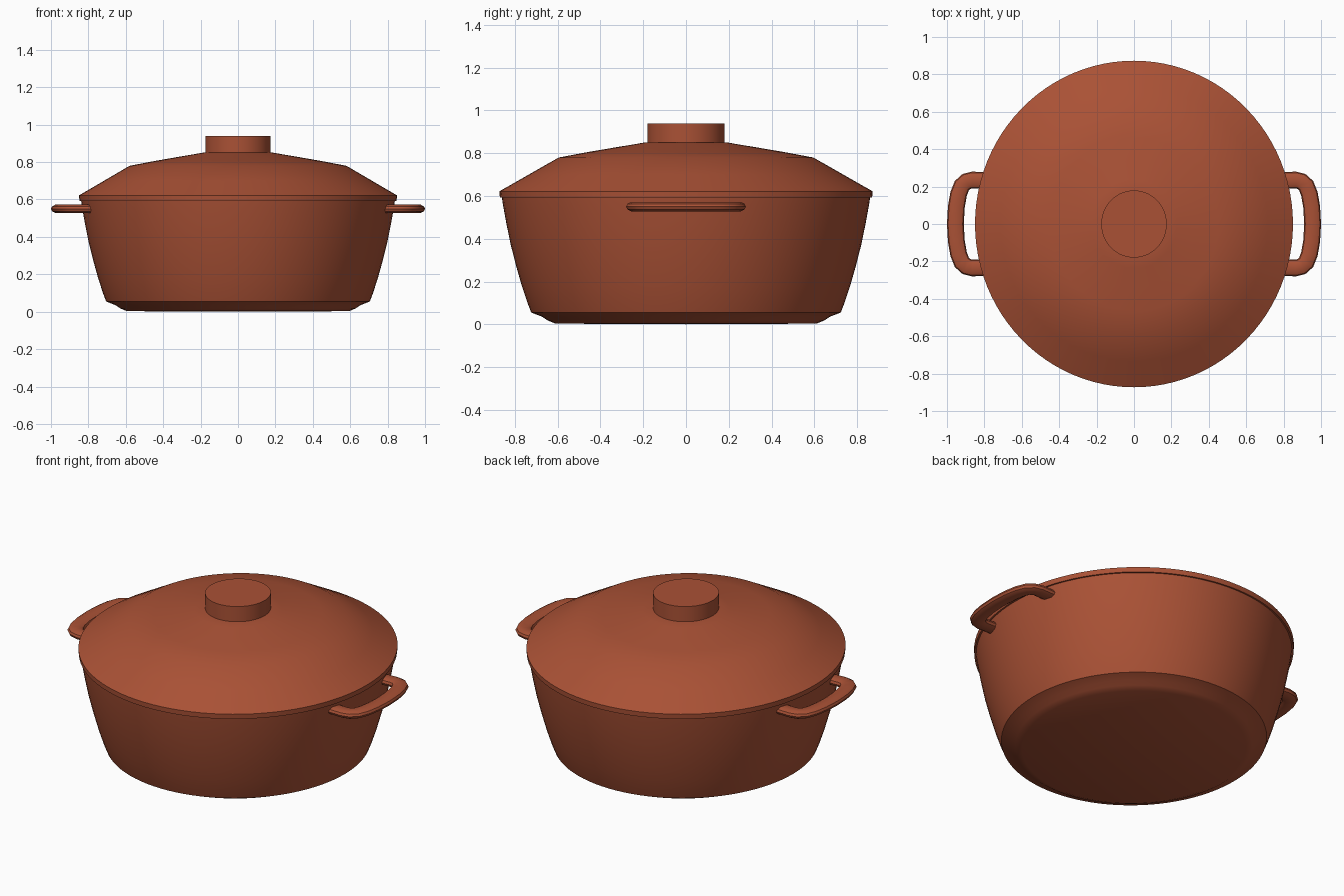
import bpy, bmesh, math
from mathutils import Vector

cube = bpy.data.objects.get("Cube")
if cube:
    bpy.data.objects.remove(cube, do_unlink=True)

SEGMENTS = 96
Y_STRETCH = 1.027   # the pot is very slightly oval

# Single terracotta enamel colour
COLOUR = (0.40, 0.083, 0.036, 1.0)
enamel = bpy.data.materials.new("terracotta_enamel")
enamel.use_nodes = True
enamel.diffuse_color = COLOUR
bsdf = enamel.node_tree.nodes["Principled BSDF"]
bsdf.inputs["Base Color"].default_value = COLOUR
bsdf.inputs["Roughness"].default_value = 0.5


def finish(name, bm):
    """Turn a bmesh into a smooth shaded object that keeps sharp edges."""
    bmesh.ops.recalc_face_normals(bm, faces=bm.faces)
    mesh = bpy.data.meshes.new(name)
    bm.to_mesh(mesh)
    bm.free()
    mesh.materials.append(enamel)
    obj = bpy.data.objects.new(name, mesh)
    bpy.context.collection.objects.link(obj)
    bpy.ops.object.select_all(action='DESELECT')
    obj.select_set(True)
    bpy.context.view_layer.objects.active = obj
    bpy.ops.object.shade_smooth_by_angle(angle=math.radians(30))
    return obj


def lathe(name, profile):
    """Spin an (r, z) profile that starts and ends on the axis."""
    bm = bmesh.new()
    verts = [bm.verts.new((r, 0, z)) for r, z in profile]
    edges = [bm.edges.new(pair) for pair in zip(verts, verts[1:])]
    bmesh.ops.spin(bm, geom=verts + edges, cent=(0, 0, 0), axis=(0, 0, 1),
                   angle=math.tau, steps=SEGMENTS, use_duplicate=False)
    bmesh.ops.remove_doubles(bm, verts=bm.verts, dist=1e-4)
    bmesh.ops.scale(bm, vec=(1, Y_STRETCH, 1), verts=bm.verts)
    return finish(name, bm)


def handle(name, side):
    """Sweep a flattened oval section along a bracket-shaped path."""
    half = [(0.78, 0.232), (0.865, 0.235), (0.895, 0.228), (0.920, 0.206),
            (0.938, 0.160), (0.950, 0.090), (0.955, 0.0)]
    path = [Vector((x, -y, 0.55)) for x, y in half]
    path += [Vector((x, y, 0.55)) for x, y in reversed(half[:-1])]
    section = [(0.045, 0.0), (0.039, 0.013), (0.022, 0.022), (-0.022, 0.022),
               (-0.039, 0.013), (-0.045, 0.0), (-0.039, -0.013),
               (-0.022, -0.022), (0.022, -0.022), (0.039, -0.013)]
    bm = bmesh.new()
    rings = []
    for i, p in enumerate(path):
        t = (path[min(i + 1, len(path) - 1)] - path[max(i - 1, 0)]).normalized()
        out = Vector((t.y, -t.x, 0))
        rings.append([bm.verts.new(p + out * w + Vector((0, 0, h)))
                      for w, h in section])
    n = len(section)
    for a, b in zip(rings, rings[1:]):
        for k in range(n):
            bm.faces.new((a[k], a[(k + 1) % n], b[(k + 1) % n], b[k]))
    bm.faces.new(rings[0])
    bm.faces.new(rings[-1])
    bmesh.ops.scale(bm, vec=(side, 1, 1), verts=bm.verts)
    return finish(name, bm)


# Hollow pot with a bevelled foot and gently curved wall
lathe("pot_body", [
    (0, 0), (0.595, 0.003), (0.63, 0.018), (0.655, 0.035), (0.705, 0.055),
    (0.722, 0.10), (0.748, 0.18), (0.773, 0.27), (0.798, 0.37),
    (0.818, 0.47), (0.834, 0.56), (0.839, 0.595), (0.79, 0.595),
    (0.765, 0.42), (0.72, 0.24), (0.66, 0.09), (0, 0.06)])

# Shallow lid with a thin rim, and a hollow underside
lathe("lid", [
    (0, 0.85), (0.19, 0.85), (0.23, 0.843), (0.33, 0.826), (0.45, 0.805),
    (0.58, 0.78), (0.715, 0.701), (0.85, 0.622), (0.848, 0.593),
    (0.80, 0.593), (0.56, 0.74), (0, 0.81)])

# Round knob
lathe("lid_knob", [(0, 0.84), (0.175, 0.84), (0.175, 0.94), (0, 0.94)])

# Side handles
handle("left_handle", 1)
handle("right_handle", -1)
